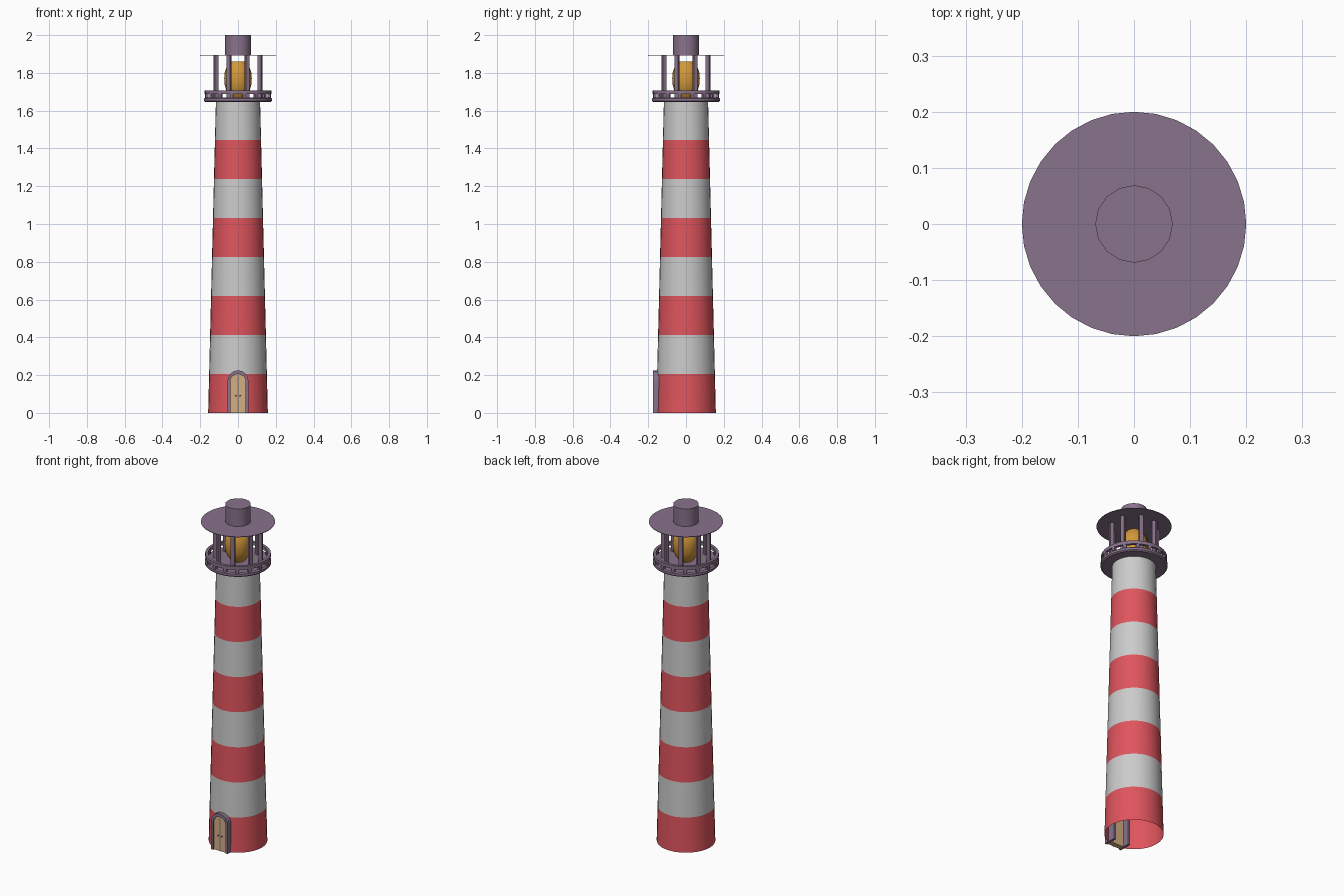
import bpy, bmesh, math
from mathutils import Matrix, Vector

if "Cube" in bpy.data.objects:
    bpy.data.objects.remove(bpy.data.objects["Cube"])


def material(name, rgb):
    m = bpy.data.materials.new(name)
    m.diffuse_color = (*rgb, 1)
    m.use_nodes = True
    m.node_tree.nodes["Principled BSDF"].inputs["Base Color"].default_value = m.diffuse_color
    return m


RED = material("red_paint", (0.74, 0.09, 0.11))
PURPLE = material("purple_metal", (0.25, 0.17, 0.26))
TAN = material("tan_wood", (0.66, 0.43, 0.23))
GOLD = material("gold_lamp", (0.65, 0.31, 0.04))


def finish(name, bm, mat=None, smooth=False):
    bmesh.ops.recalc_face_normals(bm, faces=bm.faces)
    me = bpy.data.meshes.new(name)
    bm.to_mesh(me)
    bm.free()
    ob = bpy.data.objects.new(name, me)
    bpy.context.collection.objects.link(ob)
    if mat:
        me.materials.append(mat)
    if smooth:
        bpy.ops.object.select_all(action='DESELECT')
        ob.select_set(True)
        bpy.context.view_layer.objects.active = ob
        bpy.ops.object.shade_smooth_by_angle(angle=math.radians(35))
    return ob


def lathe(name, profile, n, mat=None, closed=False, caps=False, smooth=True):
    """Spin a (radius, z) profile around the z axis."""
    bm = bmesh.new()
    rings = [[bm.verts.new((r * math.cos(2 * math.pi * i / n),
                            r * math.sin(2 * math.pi * i / n), z))
              for i in range(n)] for r, z in profile]
    pairs = list(zip(rings, rings[1:]))
    if closed:
        pairs.append((rings[-1], rings[0]))
    for a, b in pairs:
        for i in range(n):
            j = (i + 1) % n
            bm.faces.new((a[i], a[j], b[j], b[i]))
    if caps:
        bm.faces.new(rings[0])
        bm.faces.new(rings[-1])
    return finish(name, bm, mat, smooth)


def posts(name, count, radius, size, z, offset, mat):
    """Ring of boxes facing outward."""
    bm = bmesh.new()
    for i in range(count):
        m = (Matrix.Rotation(2 * math.pi * i / count + offset, 4, 'Z')
             @ Matrix.Translation((radius, 0, z))
             @ Matrix.Diagonal((*size, 1)))
        bmesh.ops.create_cube(bm, size=1, matrix=m)
    return finish(name, bm, mat)


def arch(half, spring, n=8):
    """Arched outline in x/z, from bottom right over the top to bottom left."""
    pts = [(half * math.cos(math.pi * i / n), spring + half * math.sin(math.pi * i / n))
           for i in range(n + 1)]
    return [(half, 0)] + pts + [(-half, 0)]


# Striped tapering tower, open at the bottom
BANDS, TOWER_TOP = 8, 1.65
radius_at = lambda z: 0.158 + (0.117 - 0.158) * z / TOWER_TOP
for k in range(BANDS):
    z0, z1 = TOWER_TOP * k / BANDS, TOWER_TOP * (k + 1) / BANDS
    lathe(f"tower_band_{k + 1}", [(radius_at(z0), z0), (radius_at(z1), z1)], 32,
          RED if k % 2 == 0 else None)

# Gallery floor and railing
lathe("gallery_floor", [(0.172, 1.645), (0.179, 1.651), (0.179, 1.664), (0.172, 1.67)],
      32, PURPLE, caps=True)
lathe("gallery_rail", [(0.161, 1.688), (0.177, 1.688), (0.177, 1.708), (0.161, 1.708)],
      32, PURPLE, closed=True)
posts("railing_posts", 16, 0.169, (0.014, 0.018, 0.04), 1.688, math.pi / 16, PURPLE)

# Lantern columns, lamp, roof and vent
posts("lantern_columns", 8, 0.125, (0.02, 0.022, 0.227), 1.782, math.pi / 8, PURPLE)
lathe("lamp", [(0.04, 1.67), (0.06, 1.70), (0.07, 1.735), (0.073, 1.77),
               (0.07, 1.805), (0.058, 1.838), (0.04, 1.86)], 16, GOLD, caps=True)
lathe("lantern_roof", [(0.2, 1.893), (0.2, 1.896)], 32, PURPLE, caps=True)
lathe("roof_vent", [(0.069, 1.895), (0.069, 2.0)], 16, PURPLE, caps=True)

# Arched door frame
outer, inner = arch(0.055, 0.17), arch(0.041, 0.165)
bm = bmesh.new()
loops = [[bm.verts.new((x, y, z)) for x, z in pts]
         for pts, y in ((outer, -0.175), (inner, -0.175), (inner, -0.10), (outer, -0.10))]
for a, b in zip(loops, loops[1:] + loops[:1]):
    for i in range(len(a) - 1):
        bm.faces.new((a[i], a[i + 1], b[i + 1], b[i]))
for end in (0, -1):
    bm.faces.new([loop[end] for loop in loops])
finish("door_frame", bm, PURPLE)

# Wooden door filling the frame
bm = bmesh.new()
face = bm.faces.new([bm.verts.new((x, -0.167, z)) for x, z in inner])
ext = bmesh.ops.extrude_face_region(bm, geom=[face], use_keep_orig=True)
bmesh.ops.translate(bm, vec=Vector((0, 0.03, 0)),
                    verts=[v for v in ext["geom"] if isinstance(v, bmesh.types.BMVert)])
finish("door_panel", bm, TAN)

# Seam between the door leaves, and two knobs
bm = bmesh.new()
bmesh.ops.create_cube(bm, size=1, matrix=Matrix.Translation((0, -0.167, 0.102))
                      @ Matrix.Diagonal((0.007, 0.006, 0.204, 1)))
finish("door_seam", bm, PURPLE)
bm = bmesh.new()
for s in (-1, 1):
    bmesh.ops.create_uvsphere(bm, u_segments=8, v_segments=6, radius=0.004,
                              matrix=Matrix.Translation((s * 0.011, -0.169, 0.09)))
finish("door_knobs", bm, PURPLE, True)
